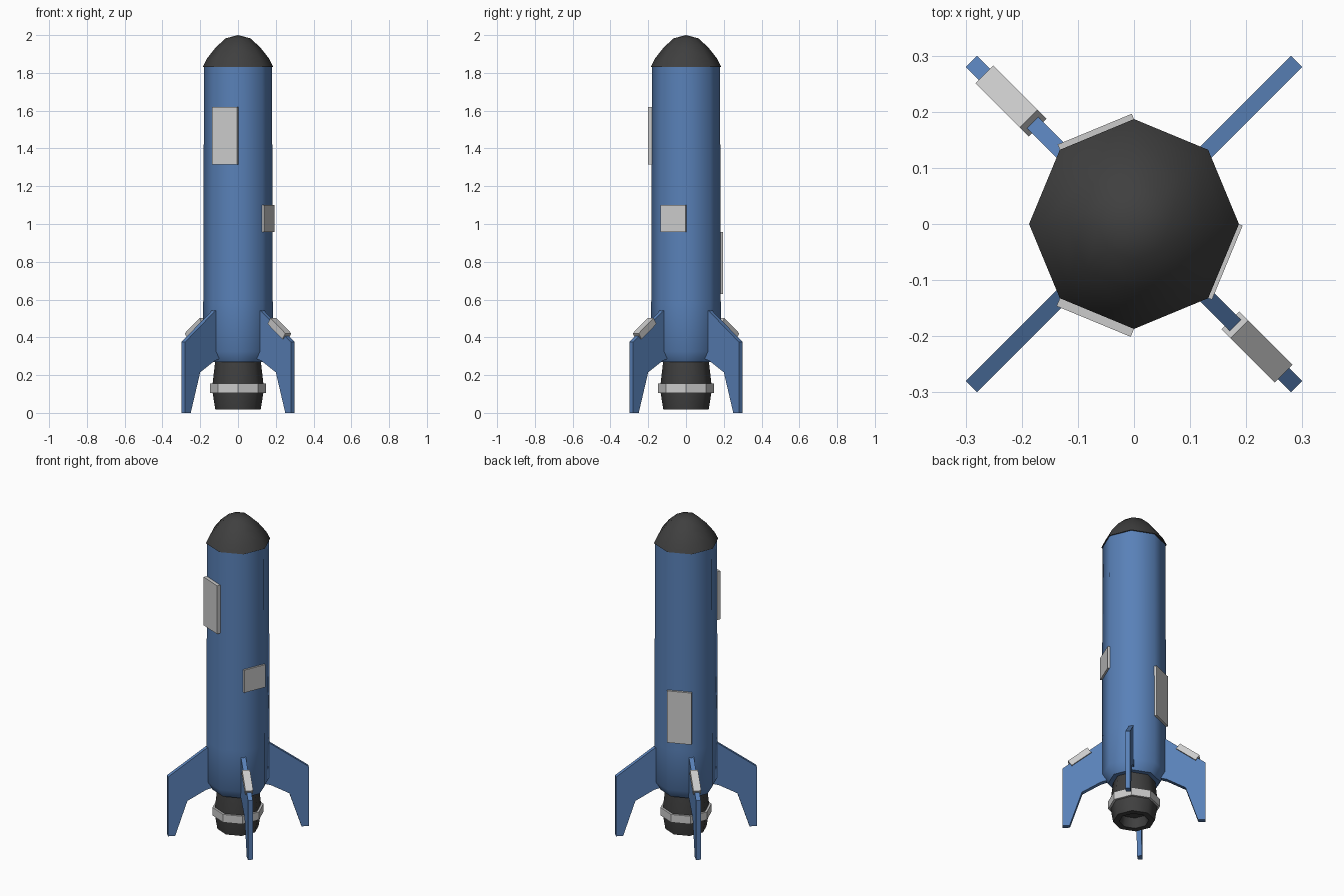
import bpy, bmesh
from math import cos, sin, pi, radians
from mathutils import Matrix, Vector

if "Cube" in bpy.data.objects:
    bpy.data.objects.remove(bpy.data.objects["Cube"])


def material(name, rgb):
    m = bpy.data.materials.new(name)
    m.diffuse_color = (*rgb, 1)
    m.use_nodes = True
    m.node_tree.nodes["Principled BSDF"].inputs["Base Color"].default_value = m.diffuse_color
    return m


BLUE = material("blue_paint", (0.10, 0.22, 0.48))
DARK = material("dark_metal", (0.05, 0.05, 0.05))


def finish(name, bm, mat=None, smooth=None):
    bmesh.ops.recalc_face_normals(bm, faces=bm.faces)
    me = bpy.data.meshes.new(name)
    bm.to_mesh(me)
    bm.free()
    ob = bpy.data.objects.new(name, me)
    bpy.context.collection.objects.link(ob)
    if mat:
        me.materials.append(mat)
    if smooth:
        bpy.ops.object.select_all(action='DESELECT')
        ob.select_set(True)
        bpy.context.view_layer.objects.active = ob
        bpy.ops.object.shade_smooth_by_angle(angle=radians(smooth))
    return ob


def lathe(name, profile, mat=None, smooth=None, sides=8):
    """Spin an (r, z) profile into an octagonal solid; r = 0 closes to a point."""
    bm = bmesh.new()
    rings = []
    for r, z in profile:
        n = sides if r else 1
        rings.append([bm.verts.new((r * cos(2 * pi * i / sides), r * sin(2 * pi * i / sides), z))
                      for i in range(n)])
    for a, b in zip(rings, rings[1:]):
        for i in range(sides):
            j = (i + 1) % sides
            quad = [a[i % len(a)], a[j % len(a)], b[j % len(b)], b[i % len(b)]]
            bm.faces.new(list(dict.fromkeys(quad)))
    return finish(name, bm, mat, smooth)


def box(name, size, matrix):
    bm = bmesh.new()
    bmesh.ops.create_cube(bm, size=1, matrix=matrix @ Matrix.Diagonal((*size, 1)))
    return finish(name, bm)


def spin(deg):
    return Matrix.Rotation(radians(deg), 4, 'Z')


# Fuselage with tapered tail, and rounded nose
lathe("fuselage", [(0, 1.835), (0.18, 1.835), (0.184, 0.58), (0.184, 0.325),
                   (0.15, 0.27), (0, 0.27)], BLUE, 46)
lathe("nose_cone", [(0, 2.0), (0.065, 1.983), (0.118, 1.935), (0.165, 1.875),
                    (0.187, 1.83), (0, 1.83)], DARK, 50)

# Hollow engine nozzle with a raised band
lathe("engine_nozzle", [(0, 0.28), (0.12, 0.28), (0.135, 0.15), (0.135, 0.11), (0.12, 0.018),
                        (0.085, 0.018), (0.075, 0.08), (0, 0.08)], DARK, 46)
lathe("nozzle_band", [(0.12, 0.155), (0.148, 0.155), (0.148, 0.105), (0.12, 0.105), (0.12, 0.155)])

# Four swept fins on the diagonals
FIN = [(0.14, 0.565), (0.184, 0.54), (0.41, 0.375), (0.41, 0), (0.368, 0),
       (0.297, 0.215), (0.19, 0.275), (0.14, 0.29)]
for k, label in enumerate(("back_right", "back_left", "front_left", "front_right")):
    bm = bmesh.new()
    face = bm.faces.new([bm.verts.new((r, -0.014, z)) for r, z in FIN])
    ext = bmesh.ops.extrude_face_region(bm, geom=[face])
    bmesh.ops.translate(bm, vec=(0, 0.028, 0),
                        verts=[v for v in ext["geom"] if isinstance(v, bmesh.types.BMVert)])
    bm.transform(spin(45 + 90 * k))
    finish("fin_" + label, bm, BLUE)

# Grey guards along the leading edges of two opposite fins
for label, deg in (("back_left", 135), ("front_right", 315)):
    place = spin(deg) @ Matrix.Translation((0.31, 0, 0.446)) @ Matrix.Rotation(radians(36), 4, 'Y')
    box("fin_guard_" + label, (0.138, 0.045, 0.038), place)

# Hull plates on single octagon faces: angle, outer distance, z range
for name, deg, out, z0, z1 in (("front_plate", 247.5, 0.188, 1.315, 1.62),
                               ("right_plate", 337.5, 0.180, 0.957, 1.10),
                               ("back_plate", 112.5, 0.183, 0.63, 0.957)):
    place = spin(deg) @ Matrix.Translation((out - 0.015, 0, (z0 + z1) / 2))
    box(name, (0.03, 0.143, z1 - z0), place)
